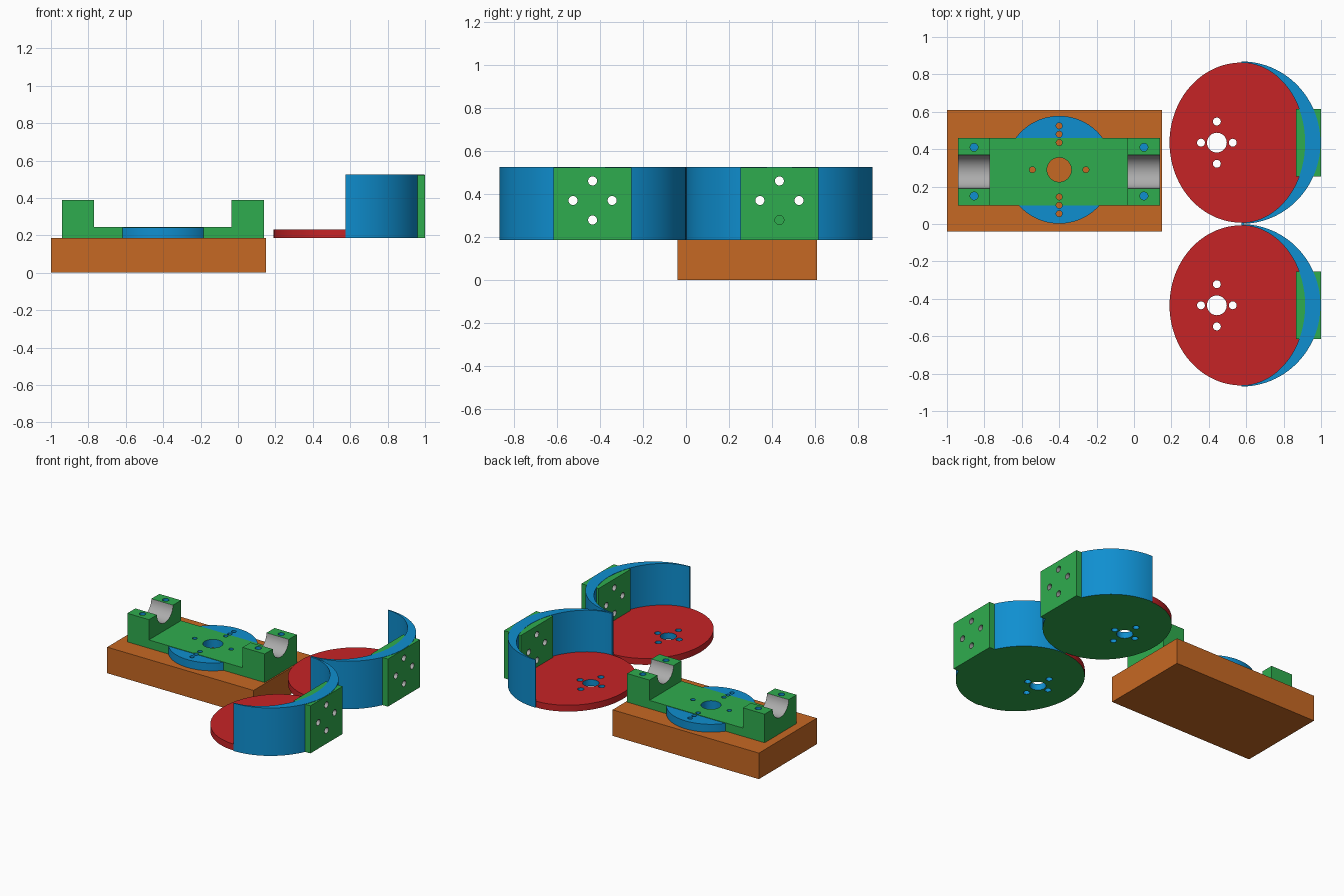
import bpy, bmesh, math

if "Cube" in bpy.data.objects:
    bpy.data.objects.remove(bpy.data.objects["Cube"], do_unlink=True)


def material(name, *srgb):
    lin = [((c / 255 + 0.055) / 1.055) ** 2.4 if c > 10 else c / 3294 for c in srgb]
    m = bpy.data.materials.new(name)
    m.use_nodes = True
    m.diffuse_color = (*lin, 1)
    m.node_tree.nodes["Principled BSDF"].inputs["Base Color"].default_value = (*lin, 1)
    return m


ORANGE = material("orange", 198, 104, 35)
RED = material("red", 198, 35, 38)
GREEN = material("green", 47, 172, 78)
BLUE = material("blue", 15, 143, 208)
GREY = material("grey", 172, 172, 172)


def arc(cx, cy, rx, ry, a0=0, a1=360, n=96):
    """Points along an elliptical arc; a full turn omits the repeated end."""
    count = n if a1 - a0 == 360 else n + 1
    angles = [math.radians(a0 + (a1 - a0) * i / n) for i in range(count)]
    return [(cx + rx * math.cos(a), cy + ry * math.sin(a)) for a in angles]


def extrude(name, outline, axis, lo, hi, mat):
    """Extrude a 2D outline along x (y,z), y (x,z) or z (x,y)."""
    place = {"x": lambda p, d: (d, p[0], p[1]),
             "y": lambda p, d: (p[0], d, p[1]),
             "z": lambda p, d: (p[0], p[1], d)}[axis]
    bm = bmesh.new()
    base = bm.faces.new([bm.verts.new(place(p, lo)) for p in outline])
    top = bmesh.ops.extrude_face_region(bm, geom=[base])["geom"]
    shift = place((0, 0), hi - lo)
    bmesh.ops.translate(bm, vec=shift, verts=[v for v in top if isinstance(v, bmesh.types.BMVert)])
    bmesh.ops.recalc_face_normals(bm, faces=bm.faces)
    mesh = bpy.data.meshes.new(name)
    bm.to_mesh(mesh)
    bm.free()
    mesh.materials.append(mat)
    obj = bpy.data.objects.new(name, mesh)
    bpy.context.collection.objects.link(obj)
    return obj


def box(name, x0, x1, y0, y1, z0, z1, mat):
    return extrude(name, [(x0, y0), (x1, y0), (x1, y1), (x0, y1)], "z", z0, z1, mat)


def activate(obj):
    bpy.ops.object.select_all(action="DESELECT")
    obj.select_set(True)
    bpy.context.view_layer.objects.active = obj


def drill(obj, holes, axis, lo, hi, mat):
    """Cut round holes (u, v, radius); the cut walls take the given colour."""
    for u, v, r in holes:
        cutter = extrude("cutter", arc(u, v, r, r, n=32), axis, lo, hi, mat)
        cutter.hide_render = True
        activate(obj)
        mod = obj.modifiers.new("hole", "BOOLEAN")
        mod.operation = "DIFFERENCE"
        mod.solver = "EXACT"
        mod.material_mode = "TRANSFER"
        mod.object = cutter
        bpy.ops.object.modifier_apply(modifier=mod.name)
        bpy.data.objects.remove(cutter, do_unlink=True)


def smooth(obj):
    activate(obj)
    bpy.ops.object.shade_smooth_by_angle(angle=math.radians(30))


def paint_underside(obj, mat):
    mesh = obj.data
    if mat.name not in mesh.materials:
        mesh.materials.append(mat)
    slot = mesh.materials.find(mat.name)
    for f in mesh.polygons:
        if f.normal.z < -0.9:
            f.material_index = slot


FLOOR = 0.185
TOP = 0.525

# Base block
box("base_block", -1, 0.15, -0.04, 0.61, 0, FLOOR, ORANGE)

# Round turntable and cradle sharing one bolt pattern
cx, cy = -0.4, 0.29
bolts = [(cx, cy, 0.065)]
bolts += [(cx + s * 0.143, cy, 0.016) for s in (-1, 1)]
bolts += [(cx, cy + s * d, 0.016) for s in (-1, 1) for d in (0.145, 0.19, 0.235)]

turntable = extrude("turntable", arc(cx, cy, 0.288, 0.288), "z", FLOOR, 0.241, BLUE)
drill(turntable, bolts, "z", 0.1, 0.3, BLUE)
smooth(turntable)

step, high = 0.244, 0.388
cradle = extrude("cradle", [(-0.94, FLOOR), (0.14, FLOOR), (0.14, high), (-0.035, high),
                            (-0.035, step), (-0.77, step), (-0.77, high), (-0.94, high)],
                 "y", 0.10, 0.46, GREEN)
drill(cradle, [(0.28, high, 0.09)], "x", -1.2, 0.4, GREY)
drill(cradle, bolts, "z", 0.1, 0.3, BLUE)
drill(cradle, [(x, y, 0.021) for x in (-0.855, 0.053) for y in (0.15, 0.41)],
      "z", 0.3, 0.5, BLUE)
smooth(cradle)

# Two round trays, each with a crescent wall and a drilled mounting plate
wx = 0.575
for label, wy in (("back", 0.435), ("front", -0.435)):
    disk = extrude(label + "_tray_disk", arc(wx, wy, 0.385, 0.428), "z", FLOOR, 0.23, RED)
    holes = [(0.443, wy, 0.053)]
    holes += [(0.443 + s * 0.085, wy, 0.021) for s in (-1, 1)]
    holes += [(0.443, wy + s * 0.113, 0.021) for s in (-1, 1)]
    drill(disk, holes, "z", 0.1, 0.3, BLUE)
    paint_underside(disk, GREEN)
    smooth(disk)

    outer = arc(wx, wy, 0.422, 0.434, -90, 90, 64)
    inner = arc(wx, wy, 0.340, 0.427, -90, 90, 64)
    wall = extrude(label + "_crescent_wall", outer + inner[::-1], "z", FLOOR, TOP, BLUE)
    plate = box(label + "_mounting_plate", 0.867, 1.0, wy - 0.181, wy + 0.181,
                FLOOR, TOP - 0.002, GREEN)
    ports = [(wy + s * 0.091, 0.37, 0.021) for s in (-1, 1)]
    ports += [(wy, 0.37 + s * 0.091, 0.021) for s in (-1, 1)]
    for part in (wall, plate):
        drill(part, ports, "x", 0.8, 1.1, GREY)
    paint_underside(wall, GREEN)
    smooth(wall)
    smooth(plate)
